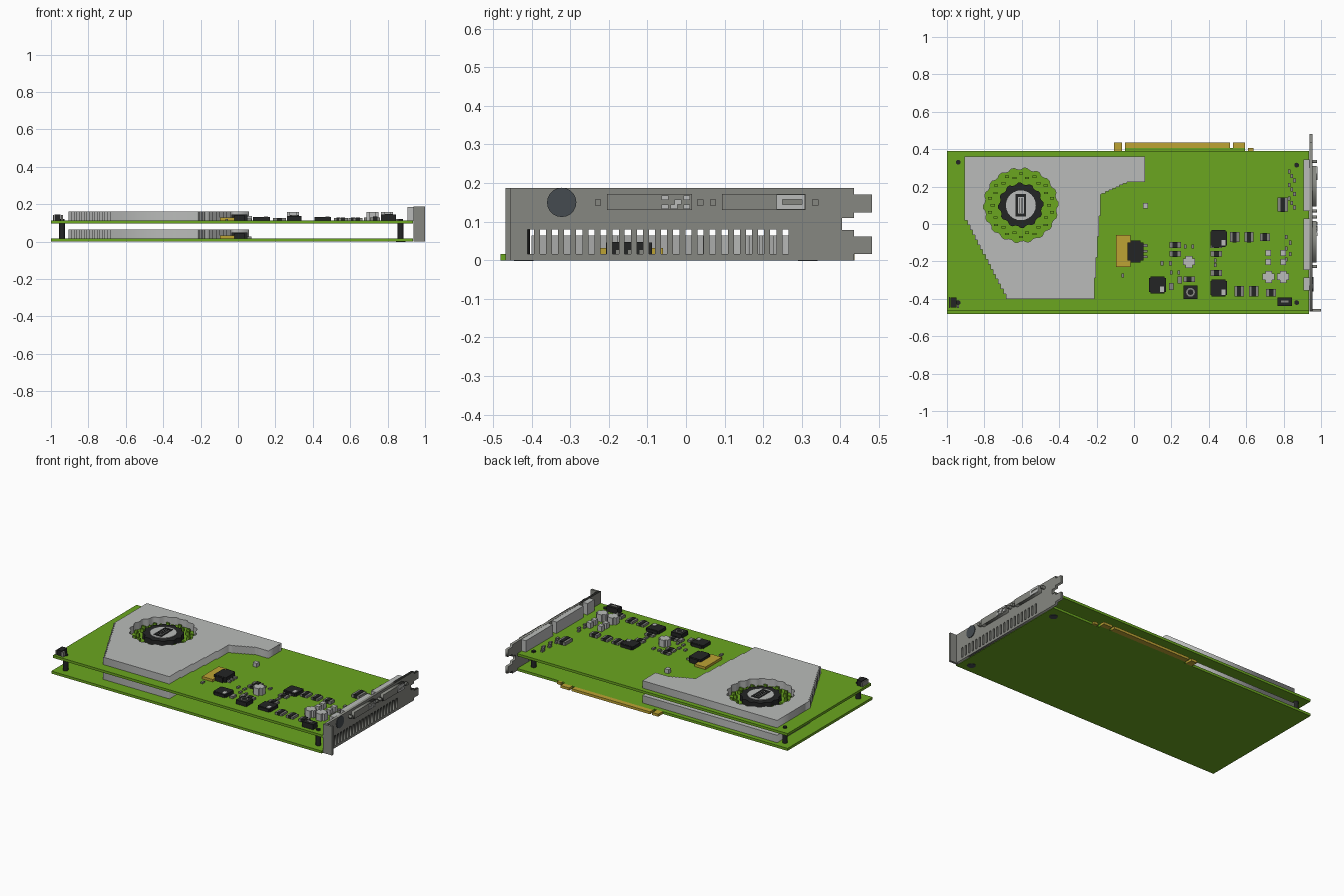
import bpy, bmesh
from math import sin, cos, tau
from mathutils import Matrix

if "Cube" in bpy.data.objects:
    bpy.data.objects.remove(bpy.data.objects["Cube"])


def material(name, r, g, b):
    m = bpy.data.materials.new(name)
    m.use_nodes = True
    m.diffuse_color = (r, g, b, 1)
    m.node_tree.nodes["Principled BSDF"].inputs["Base Color"].default_value = (r, g, b, 1)
    return m


green = material("board green", .145, .38, .014)
light = material("light metal", .49, .5, .49)
grey = material("bracket grey", .24, .245, .22)
black = material("chip black", .017, .018, .018)
gold = material("contact gold", .51, .366, .034)
slate = material("dark slate", .058, .07, .08)


def add_object(name, mesh, mat):
    mesh.materials.clear()
    mesh.materials.append(mat)
    ob = bpy.data.objects.new(name, mesh)
    bpy.context.collection.objects.link(ob)
    return ob


def boxes(name, mat, items):
    """One object from boxes given as (x0, x1, y0, y1, z0, z1)."""
    bm = bmesh.new()
    for x0, x1, y0, y1, z0, z1 in items:
        mid = Matrix.Translation(((x0 + x1) / 2, (y0 + y1) / 2, (z0 + z1) / 2))
        bmesh.ops.create_cube(bm, size=1, matrix=mid @ Matrix.Diagonal((x1 - x0, y1 - y0, z1 - z0, 1)))
    mesh = bpy.data.meshes.new(name)
    bm.to_mesh(mesh)
    bm.free()
    return add_object(name, mesh, mat)


def on_board(points, w, d, h, base):
    """Boxes of one size, centred on points, standing on base."""
    return [(x - w / 2, x + w / 2, y - d / 2, y + d / 2, base, base + h) for x, y in points]


def solid(name, mat, loops, low, high, turn=Matrix()):
    """Extrude an outline with holes; turn maps the profile into place."""
    curve = bpy.data.curves.new(name, "CURVE")
    curve.dimensions = "2D"
    curve.fill_mode = "BOTH"
    curve.extrude = (high - low) / 2
    for loop in loops:
        s = curve.splines.new("POLY")
        s.points.add(len(loop) - 1)
        for p, (a, b) in zip(s.points, loop):
            p.co = (a, b, 0, 1)
        s.use_cyclic_u = True
    temp = bpy.data.objects.new(name + " outline", curve)
    bpy.context.collection.objects.link(temp)
    graph = bpy.context.evaluated_depsgraph_get()
    mesh = bpy.data.meshes.new_from_object(temp.evaluated_get(graph))
    bpy.data.objects.remove(temp)
    mesh.transform(turn @ Matrix.Translation((0, 0, (low + high) / 2)))
    return add_object(name, mesh, mat)


def ring(x, y, r, n, r2=None):
    """Circle, or a toothed circle when a second radius is given."""
    r2 = r2 or r
    return [(x + q * cos(tau * i / n), y + q * sin(tau * i / n))
            for i in range(n) for q in [(r, r, r2, r2)[i % 4]]]


def rect(a0, a1, b0, b1):
    return [(a0, b0), (a1, b0), (a1, b1), (a0, b1)]


def stairs(a, b, n, flip=False):
    """Stepped line from a towards b, leaving out b."""
    pts = []
    for i in range(n):
        p = [a[k] + (b[k] - a[k]) * i / n for k in (0, 1)]
        q = [a[k] + (b[k] - a[k]) * (i + 1) / n for k in (0, 1)]
        pts += [tuple(p), (p[0], q[1]) if flip else (q[0], p[1])]
    return pts


T = .016           # board thickness
UP = .096          # height of the upper board
TOP = UP + T
FX, FY = -.605, .10  # fan centre
LEFT, RIGHT, BACK = -1, .935, .39

# Circuit boards
boxes("lower_board", green, [(LEFT, RIGHT, -.48, BACK, 0, T), (-.048, .593, BACK, .405, 0, T)])
boxes("upper_board", green, [(LEFT, RIGHT, -.465, BACK, UP, TOP)])

# Edge contacts
boxes("edge_contacts", gold, [(-.107, -.064, BACK, .437, 0, T), (-.048, .513, .403, .437, 0, T),
                              (.53, .593, .403, .437, 0, T), (.61, .64, BACK, .405, 0, T)])

# Heat sink, fan and bridge chip, once on each board
sink = [(-.905, .36), (.06, .36), (.06, .225)]
sink += stairs((-.02, .225), (-.17, .155), 8)
sink += stairs((-.18, .155), (-.22, -.4), 5, True)
sink += [(-.22, -.4)] + stairs((-.685, -.4), (-.905, .02), 16, True) + [(-.905, .02)]
for level, base in (("lower", T), ("upper", TOP)):
    solid(level + "_heat_sink", light, [sink, ring(FX, FY, .2, 72, .19)], base, base + .048)
    solid(level + "_fan_rotor", black, [ring(FX, FY, .122, 48, .112)], base, base + .036)
    solid(level + "_fan_hub", light, [ring(FX, FY, .08, 24)], base + .036, base + .04)
    solid(level + "_fan_spokes", black, [rect(FX - .028, FX + .028, FY - .06, FY + .06),
                                         rect(FX - .016, FX + .016, FY - .045, FY + .045)],
          base + .04, base + .043)
    boxes(level + "_fan_bars", black, on_board([(FX - .006, FY), (FX + .006, FY)], .005, .08, .003, base + .04))
    blades = []
    for i in range(28):
        r = .15 + .02 * (i % 2)
        blades.append((FX + r * cos(tau * i / 28), FY + r * sin(tau * i / 28)))
    boxes(level + "_fan_blades", green, on_board(blades, .022, .012, .022, base))
    boxes(level + "_gold_pad", gold, [(-.096, -.02, -.23, -.06, base, base + .016)])
    boxes(level + "_bridge_chip", black, [(-.035, .05, -.195, -.1, base, base + .032),
                                          (-.02, .035, -.207, -.088, base, base + .03)])
    pins = [(.06, -.115 - .03 * i) for i in range(3)]
    boxes(level + "_bridge_pins", grey, on_board(pins, .022, .014, .012, base))

# Standoffs joining the boards, with screw heads
for x, y in ((-.94, .33), (-.94, -.42), (.87, .315), (.87, -.42)):
    solid("standoff", black, [ring(x, y, .016, 12)], T, UP)
    solid("standoff_tip", black, [ring(x, y, .013, 12)], TOP, TOP + .008)
    if x > 0:
        solid("standoff_screw", slate, [ring(x, y, .025, 16)], -.002, 0)

# Power chips with a light corner mark
chips = [(.125, -.327), (.453, -.078), (.453, -.342)]
boxes("power_chips", black, on_board(chips, .09, .075, .02, TOP) + on_board(chips, .075, .09, .018, TOP))
boxes("chip_marks", light, on_board([(x + .025, y - .022) for x, y in chips], .022, .03, .004, TOP + .019))
boxes("inductor", black, on_board([(.302, -.365)], .075, .07, .026, TOP))
solid("inductor_core", grey, [ring(.302, -.365, .024, 12), ring(.302, -.365, .015, 12)], TOP + .026, TOP + .03)
boxes("crystal", black, on_board([(.805, -.415)], .078, .045, .034, TOP))
boxes("crystal_mark", grey, on_board([(.805, -.415)], .04, .012, .002, TOP + .034))

# Power plug in the front corner
boxes("corner_plug", black, on_board([(-.965, -.42)], .034, .055, .034, TOP))
boxes("corner_plug_sides", grey, [(-.99, -.983, -.45, -.39, TOP, TOP + .03), (-.947, -.935, -.45, -.43, TOP, TOP + .03)])


# Chip resistors: grey ends, dark middle
def resistors(name, points, w, d, h, along_x=True):
    boxes(name + "_ends", grey, on_board(points, w, d, h, TOP))
    mw, md = (w * .45, d * 1.03) if along_x else (w * 1.03, d * .45)
    boxes(name + "_bodies", black, on_board(points, mw, md, h + .003, TOP))


resistors("large_resistor", [(.538, -.07), (.615, -.07), (.562, -.36), (.64, -.36)], .05, .055, .014)
resistors("wide_resistor", [(.7, -.07), (.733, -.367)], .055, .04, .018)
resistors("tall_resistor", [(.795, .103)], .055, .075, .02)
resistors("small_resistor", [(.22, -.112), (.22, -.16), (.295, -.295), (.44, -.112), (.44, -.16), (.44, -.262)],
          .06, .03, .012)

# Capacitors with a notched, cross-shaped plan
cans = [(.294, -.203), (.72, -.283), (.797, -.283)]
boxes("capacitors", light, on_board(cans, .065, .035, .046, TOP) + on_board(cans, .035, .065, .046, TOP))
posts = [(x, y) for x in (.717, .797) for y in (-.155, -.203)]
boxes("light_posts", light, on_board(posts, .03, .03, .035, TOP) + on_board([(.062, .097)], .028, .028, .026, TOP))

# Scattered tiny parts
specks = [(.83 + .014 * (i % 3), .28 - .024 * i) for i in range(9)]
specks += [(.815 + .02 * (i % 2), -.07 - .03 * i) for i in range(5)]
specks += [(.15 + .045 * i, -.21) for i in range(2)] + [(.2 + .04 * i, -.26) for i in range(2)]
specks += [(.275, -.12), (.315, -.12), (.435, -.195), (.435, -.22), (-.06, -.275)]
boxes("tiny_parts", grey, on_board(specks, .014, .022, .01, TOP))
boxes("tiny_blocks", grey, on_board([(.2, -.335), (.245, -.3)], .024, .038, .014, TOP))

# Slot bracket with two tabs and a row of vents
TURN = Matrix(((0, 0, 1, 0), (1, 0, 0, 0), (0, 1, 0, 0), (0, 0, 0, 1)))
FACE = .955
plate = [(-.465, 0), (.435, 0), (.435, .016), (.482, .016), (.482, .062), (.435, .062), (.435, .078), (.404, .078),
         (.404, .109), (.435, .109), (.435, .124), (.482, .124), (.482, .171), (.435, .171), (.435, .187), (-.465, .187)]
vents = [rect(y - .008, y + .008, .016, .08) for y in (-.402 + .0314 * i for i in range(22))]
solid("bracket", grey, [plate] + vents, .938, FACE, TURN)
boxes("bracket_flange", grey, [(.938, 1, -.468, -.454, 0, .187)])

# Round socket and screws on the bracket face
solid("round_socket", slate, [ring(-.322, .15, .038, 20)], FACE, FACE + .004, TURN)
for y in (-.228, .037, .07, .335):
    solid("socket_screw", grey, [rect(y - .008, y + .008, .142, .158)], FACE, FACE + .024, TURN)

# Video sockets: outer frames, light contacts and housings behind
for y0, y1 in ((-.205, .015), (.093, .31)):
    solid("video_socket", grey, [rect(y0, y1, .13, .172)], FACE, FACE + .022, TURN)
boxes("plug_contacts", light, [(FACE, FACE + .026, y, y + .018, z, z + .012)
                               for y, z in ((-.063, .133), (-.04, .133), (-.063, .156), (-.03, .145), (-.007, .156), (-.007, .133))])
solid("plug_frame", light, [rect(.235, .308, .131, .171), rect(.25, .3, .145, .157)], FACE, FACE + .026, TURN)
boxes("socket_housings", light, [(.905, .938, .07, .345, TOP, .186), (.905, .938, -.245, .03, TOP, .186),
                                 (.905, .938, -.355, -.285, TOP, .186)])
